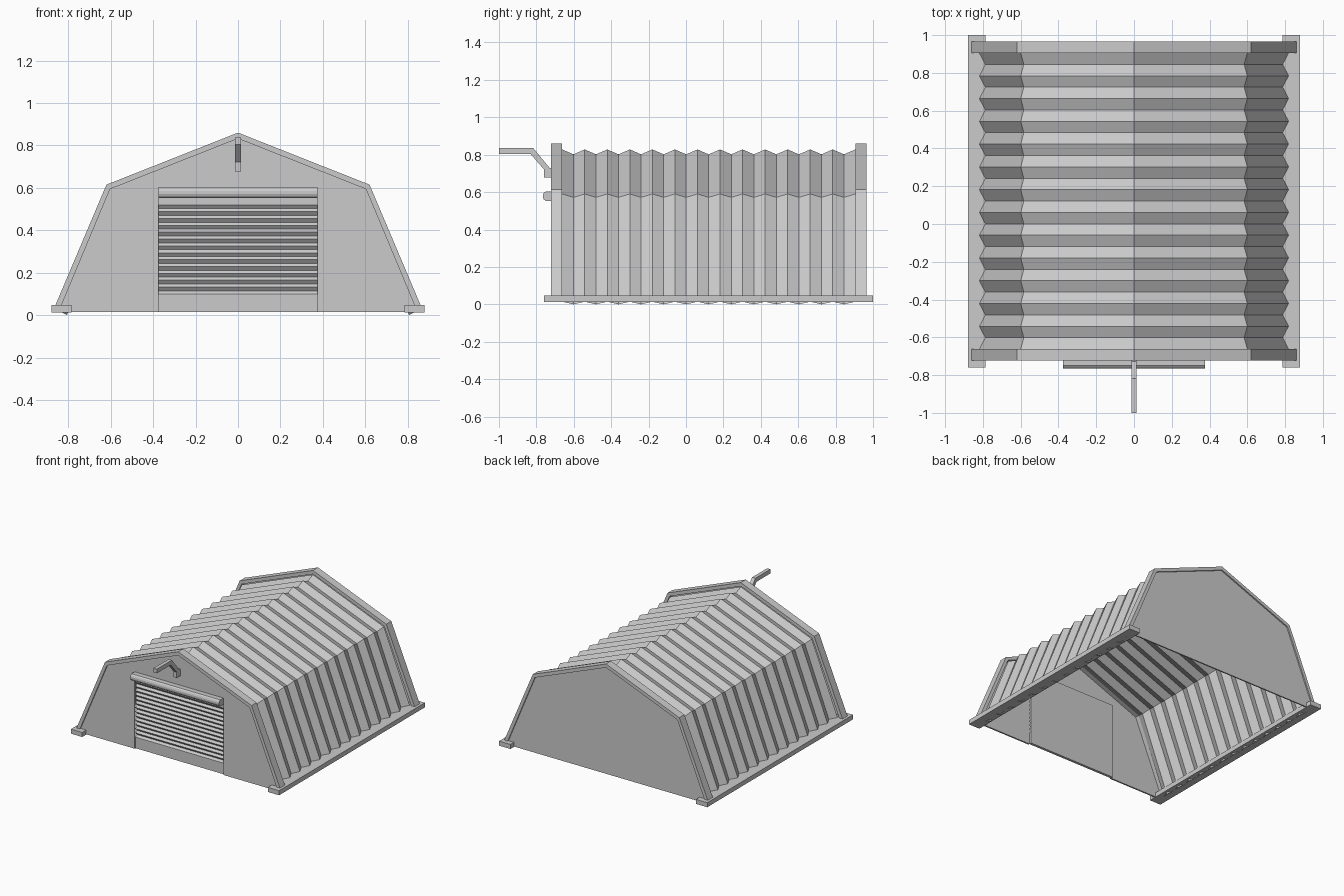
import bpy, bmesh
from mathutils import Vector

if "Cube" in bpy.data.objects:
    bpy.data.objects.remove(bpy.data.objects["Cube"])


def make(name, verts, faces):
    me = bpy.data.meshes.new(name)
    me.from_pydata(verts, [], faces)
    bm = bmesh.new()
    bm.from_mesh(me)
    bmesh.ops.recalc_face_normals(bm, faces=bm.faces)
    bm.to_mesh(me)
    bm.free()
    ob = bpy.data.objects.new(name, me)
    bpy.context.collection.objects.link(ob)
    return ob


def prism(name, pts, axis, a, b):
    """Extrude a closed 2D profile along x (pts = y,z) or y (pts = x,z)."""
    put = (lambda p, t: (t, p[0], p[1])) if axis == 'X' else (lambda p, t: (p[0], t, p[1]))
    n = len(pts)
    verts = [put(p, a) for p in pts] + [put(p, b) for p in pts]
    faces = [tuple(range(n)), tuple(range(2 * n - 1, n - 1, -1))]
    faces += [(i, (i + 1) % n, (i + 1) % n + n, i + n) for i in range(n)]
    return make(name, verts, faces)


def arch(half):
    """Mirror a right-hand half profile (foot, eave, ridge) to a full arch."""
    return half + [(-x, z) for x, z in reversed(half[:-1])]


# end frames
outer = arch([(0.872, 0.02), (0.62, 0.615), (0, 0.86)])
inner = arch([(0.843, 0.02), (0.603, 0.594), (0, 0.832)])
for name, y0, y1 in (("front_frame", -0.722, -0.662), ("back_frame", 0.905, 0.966)):
    prism(name, outer + inner[::-1], 'Y', y0, y1)

# end walls, the front one notched for the door
DW, DH, Z0 = 0.375, 0.60, 0.015
wall = arch([(0.85, Z0), (0.608, 0.60), (0, 0.838)])
prism("back_wall", wall, 'Y', 0.946, 0.956)
notch = [(-DW, Z0), (-DW, DH), (DW, DH), (DW, Z0)]
prism("front_wall", wall + notch, 'Y', -0.712, -0.700)

# corrugated roof and side sheet
crest = arch([(0.832, 0.014), (0.60, 0.59), (0, 0.828)])
valley = arch([(0.806, 0.0), (0.583, 0.572), (0, 0.802)])
N, YA, YB = 26, -0.662, 0.905
verts, faces = [], []
for i in range(N + 1):
    y = YA + (YB - YA) * i / N
    verts += [(x, y, z) for x, z in (valley if i % 2 else crest)]
for i in range(N):
    for j in range(4):
        k = i * 5 + j
        faces.append((k, k + 1, k + 6, k + 5))
make("corrugated_shell", verts, faces)

# base rails
for side, s in (("right", 1), ("left", -1)):
    prism(side + "_base_rail",
          [(s * 0.785, 0.013), (s * 0.88, 0.013), (s * 0.88, 0.048), (s * 0.785, 0.048)],
          'Y', -0.76, 1.0)

# roller door: flat base, folded slats, flat head
slats, top, low = 13, 0.52, 0.10
pitch = (top - low) / slats
front = [(-0.702, Z0), (-0.702, low)]
for i in range(slats):
    z = low + i * pitch
    front += [(-0.688, z + pitch * 0.45), (-0.702, z + pitch)]
prism("roller_door", front + [(-0.702, DH), (-0.682, DH), (-0.682, Z0)], 'X', -DW, DW)

# roller housing above the door
prism("roller_housing",
      [(-0.70, 0.553), (-0.75, 0.553), (-0.760, 0.560), (-0.765, 0.572),
       (-0.765, 0.584), (-0.760, 0.596), (-0.75, 0.603), (-0.70, 0.603)], 'X', -DW, DW)

# bent lamp arm
prism("lamp_arm",
      [(-1.0, 0.837), (-0.818, 0.837), (-0.728, 0.728), (-0.71, 0.728), (-0.71, 0.678),
       (-0.76, 0.678), (-0.76, 0.722), (-0.832, 0.805), (-1.0, 0.805)], 'X', -0.014, 0.014)
